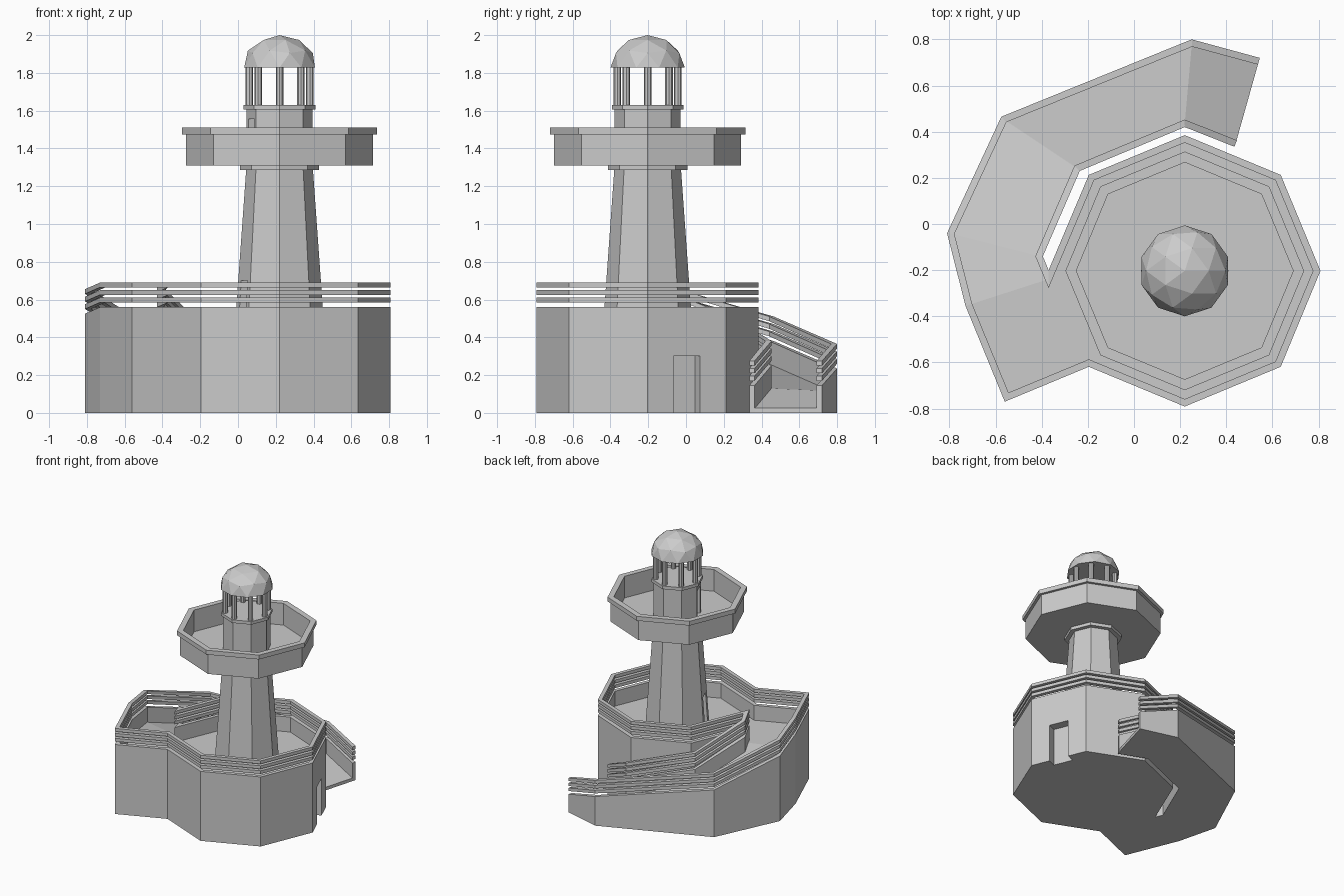
import bpy, bmesh, math
from mathutils import Vector, Matrix

if "Cube" in bpy.data.objects:
    bpy.data.objects.remove(bpy.data.objects["Cube"])

CX, CY = 0.22, -0.203


def finish(bm, name):
    bmesh.ops.recalc_face_normals(bm, faces=bm.faces)
    me = bpy.data.meshes.new(name)
    bm.to_mesh(me)
    bm.free()
    ob = bpy.data.objects.new(name, me)
    bpy.context.collection.objects.link(ob)
    return ob


def lathe(name, profile, sides=8, cx=CX, cy=CY):
    """Stack of polygon rings (radius, z) with both ends capped."""
    bm = bmesh.new()
    rings = []
    for r, z in profile:
        rings.append([bm.verts.new((cx + r * math.cos(math.tau * i / sides),
                                    cy + r * math.sin(math.tau * i / sides), z))
                      for i in range(sides)])
    for a, b in zip(rings, rings[1:]):
        for i in range(sides):
            j = (i + 1) % sides
            bm.faces.new((a[i], a[j], b[j], b[i]))
    bm.faces.new(rings[0])
    bm.faces.new(rings[-1])
    return finish(bm, name)


def offset(path, d):
    """Mitred offset of an open path towards its right side."""
    pts = [Vector(p) for p in path]
    norms = []
    for a, b in zip(pts, pts[1:]):
        t = (b - a).normalized()
        norms.append(Vector((t.y, -t.x)))
    out = []
    for i, p in enumerate(pts):
        n1, n2 = norms[max(i - 1, 0)], norms[min(i, len(norms) - 1)]
        out.append(p + (n1 + n2) * (d / (1 + n1.dot(n2))))
    return out


def strip(name, path, inner, lows, highs):
    """Thin wall following the path between two height lists."""
    bm = bmesh.new()
    secs = []
    for p, q, lo, hi in zip(path, inner, lows, highs):
        secs.append([bm.verts.new(c) for c in
                     ((*p, lo), (*q, lo), (*q, hi), (*p, hi))])
    for a, b in zip(secs, secs[1:]):
        for k in range(4):
            m = (k + 1) % 4
            bm.faces.new((a[k], a[m], b[m], b[k]))
    bm.faces.new(secs[0])
    bm.faces.new(secs[-1])
    return finish(bm, name)


def cut_door(targets, dist, angle, width, z0, z1, depth):
    """Carve a doorway into a facet whose middle is at dist from the axis."""
    bm = bmesh.new()
    bmesh.ops.create_cube(bm, size=1)
    bm.transform(Matrix.Translation((CX, CY, 0)) @ Matrix.Rotation(angle, 4, 'Z')
                 @ Matrix.Translation((dist, 0, (z0 + z1) / 2))
                 @ Matrix.Diagonal((depth * 2, width, z1 - z0, 1)))
    cutter = finish(bm, "door_cutter")
    cutter.hide_render = True
    for ob in targets:
        mod = ob.modifiers.new("door", 'BOOLEAN')
        mod.operation, mod.solver, mod.object = 'DIFFERENCE', 'EXACT', cutter
        bpy.context.view_layer.objects.active = ob
        bpy.ops.object.modifier_apply(modifier=mod.name)
    bpy.data.objects.remove(cutter)


# Outline: inner ramp edge, around the octagon, then outer ramp edge (x, y, rail top)
outline = [(0.435, 0.335, 0.275), (0.22, 0.42, 0.38), (-0.235, 0.23, 0.51),
           (-0.395, -0.14, 0.665), (-0.37, -0.2, 0.69)]
outline += [(CX + 0.588 * math.cos(math.radians(a)),
             CY + 0.588 * math.sin(math.radians(a)), 0.69)
            for a in range(135, -136, -45)]
outline += [(-0.56, -0.77, 0.69), (-0.73, -0.355, 0.69), (-0.81, -0.04, 0.655),
            (-0.575, 0.465, 0.51), (0.25, 0.80, 0.365), (0.545, 0.72, 0.275)]
path = [p[:2] for p in outline]
tops = [p[2] for p in outline]
inner = offset(path, 0.03)
mid = offset(path, 0.015)

# Parapet wall and three floating rails
parapet = strip("parapet_wall", path, inner, [0] * len(path), [t - 0.13 for t in tops])
for i in range(3):
    hi = [t - 0.04 * i for t in tops]
    strip(f"rail_{i + 1}", path, inner, [h - 0.025 for h in hi], hi)

# Solid platform and ramp under the floor
bm = bmesh.new()
up = [bm.verts.new((*p, t - 0.25)) for p, t in zip(mid, tops)]
dn = [bm.verts.new((*p, 0)) for p in mid]
n = len(mid)
patches = [list(range(4, 14))] + [[13 + k, 4 - k, 3 - k, 14 + k] for k in range(4)]
for f in patches:
    bm.faces.new([up[i] for i in f])
    bm.faces.new([dn[i] for i in reversed(f)])
for i in range(n):
    j = (i + 1) % n
    bm.faces.new((up[i], up[j], dn[j], dn[i]))
base = finish(bm, "platform_and_ramp")

# Doorway in the base
c8 = math.cos(math.pi / 8)
cut_door([parapet, base], 0.588 * c8, math.radians(22.5), 0.152, -0.02, 0.30, 0.07)

# Tapered tower with collar
tower = lathe("tower", [(0.238, 0.43), (0.177, 1.285), (0.21, 1.285), (0.21, 1.315)])
cut_door([tower], 0.225 * c8, math.radians(202.5), 0.085, 0.44, 0.70, 0.05)

# Balcony tray with lipped rim
lathe("balcony", [(0.495, 1.31), (0.495, 1.475), (0.517, 1.475), (0.517, 1.51),
                  (0.47, 1.51), (0.47, 1.335)])

# Lantern room with trim ring
room = lathe("lantern_room", [(0.175, 1.33), (0.175, 1.605), (0.19, 1.605), (0.19, 1.63)])
cut_door([room], 0.175 * c8, math.radians(202.5), 0.085, 1.335, 1.555, 0.05)

# Lantern columns
for i in range(8):
    a = math.tau * i / 8
    lathe(f"column_{i + 1}", [(0.02, 1.628), (0.02, 1.832)], 8,
          CX + 0.16 * math.cos(a), CY + 0.16 * math.sin(a))

# Faceted dome: upper half of an icosphere
bm = bmesh.new()
bmesh.ops.create_icosphere(bm, subdivisions=2, radius=1)
bmesh.ops.bisect_plane(bm, geom=bm.verts[:] + bm.edges[:] + bm.faces[:], dist=1e-4,
                       plane_co=(0, 0, 0), plane_no=(0, 0, 1), clear_inner=True)
bmesh.ops.holes_fill(bm, edges=[e for e in bm.edges if e.is_boundary])
bm.transform(Matrix.Translation((CX, CY, 1.828)) @ Matrix.Diagonal((0.197, 0.197, 0.172, 1)))
finish(bm, "dome")
